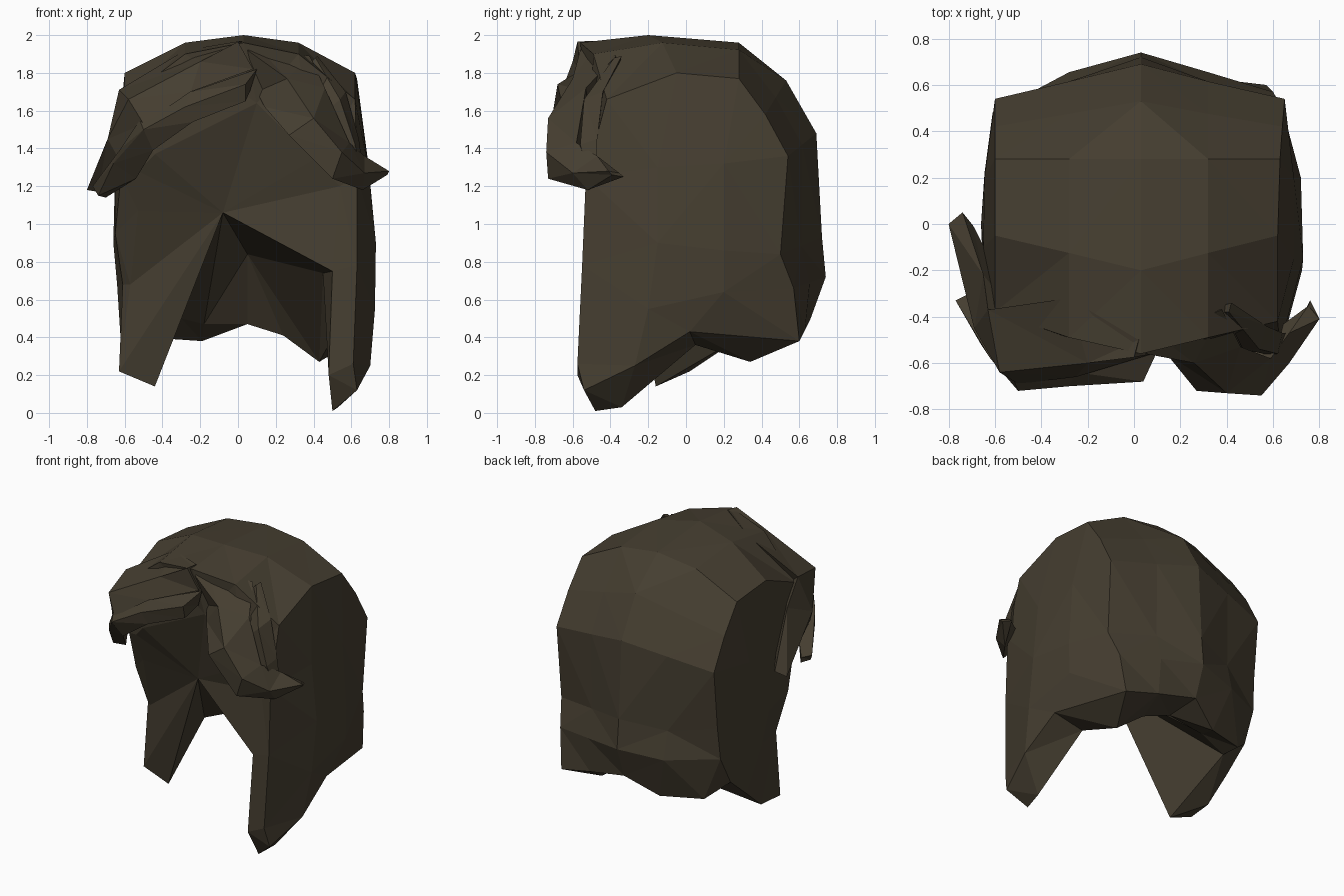
import bpy, bmesh
from mathutils import Vector

if "Cube" in bpy.data.objects:
    bpy.data.objects.remove(bpy.data.objects["Cube"])

hair = bpy.data.materials.new("dark_brown_hair")
hair.diffuse_color = (0.060, 0.048, 0.030, 1)
hair.use_nodes = True
hair.node_tree.nodes["Principled BSDF"].inputs["Base Color"].default_value = hair.diffuse_color


def make_object(name, faces):
    """Build a flat-shaded object from faces given as point loops, sharing equal points."""
    bm = bmesh.new()
    verts = {}
    for loop in faces:
        vs = []
        for p in loop:
            key = tuple(round(c, 4) for c in p)
            if key not in verts:
                verts[key] = bm.verts.new(key)
            if verts[key] not in vs:
                vs.append(verts[key])
        if len(vs) > 2 and not bm.faces.get(vs):
            bm.faces.new(vs)
    bmesh.ops.triangulate(bm, faces=[f for f in bm.faces if len(f.verts) > 3])
    bmesh.ops.recalc_face_normals(bm, faces=bm.faces)
    me = bpy.data.meshes.new(name)
    bm.to_mesh(me)
    bm.free()
    me.materials.append(hair)
    ob = bpy.data.objects.new(name, me)
    bpy.context.collection.objects.link(ob)
    return ob


def grid(rows):
    """Quads between neighbouring rows of points."""
    return [(a[i], a[i + 1], b[i + 1], b[i])
            for a, b in zip(rows, rows[1:]) for i in range(len(a) - 1)]


# Crown and back: centre line (y, z) and side corner line (y, z, right x), front to nape
centre = [(-.56, 1.96), (-.2, 2.0), (.28, 1.96), (.53, 1.76),
          (.69, 1.48), (.72, .93), (.74, .72), (.66, .5)]
corner = [(-.42, 1.66, .62), (-.05, 1.8, .62), (.28, 1.77, .63), (.42, 1.58, .64),
          (.54, 1.36, .65), (.5, .84, .64), (.57, .66, .6), (.6, .38, .57)]


def crown_row(i, c, e):
    w = .8 if i < 3 else .5
    mid_y, mid_z = (c[0] + e[0]) / 2, c[1] * w + e[1] * (1 - w)
    return [(-.6, e[0], e[1]), (-.28, mid_y, mid_z), (.03, *c),
            (.32, mid_y, mid_z), (e[2], e[0], e[1])]


crown = [crown_row(i, c, e) for i, (c, e) in enumerate(zip(centre, corner))]
crown[0][0] = (-.6, -.38, 1.66)
crown[5][0], crown[6][0] = (-.6, .5, .94), (-.61, .48, .72)
crown[7][:2] = [(-.48, .48, .4), (-.19, .57, .38)]
faces = grid(crown)


# Side panels: each row runs from the front edge to the back corner
def side_rows(col, lower):
    e = [r[col] for r in crown]
    return [e[0:4]] + [row + [e[i + 4]] for i, row in enumerate(lower)]


left = side_rows(0, [
    [(-.62, -.35, 1.25), (-.65, -.1, 1.3), (-.645, .2, 1.32)],
    [(-.65, -.23, .95), (-.66, 0, .9), (-.645, .22, .9)],
    [(-.61, -.15, .68), (-.64, .05, .68), (-.635, .25, .68)],
    [(-.63, -.17, .22), (-.61, .02, .22), (-.62, .2, .37)]])
left[-1][-1] = (-.62, .38, .52)
right = side_rows(4, [
    [(.63, -.53, 1.25), (.69, -.15, 1.3), (.69, .2, 1.32)],
    [(.63, -.55, .78), (.73, -.15, .9), (.72, .2, .86)],
    [(.61, -.575, .26), (.725, -.2, .55), (.715, .2, .64)],
    [(.63, -.54, .12), (.7, -.27, .25), (.69, .02, .43)]])
faces += grid(left) + grid(right)
faces.append((crown[6][0], crown[7][0], left[-1][-1]))

# Inner edge of the front of each side lock
lock = [(.54, -.51, 1.2), (.5, -.545, .75), (.48, -.575, .2), (.5, -.48, .01)]
left_lock = [(-.53, -.4, 1.28), (-.53, -.32, 1.07), (-.57, -.18, .68), left[-1][0]]
faces += grid([[o[0], i] for o, i in zip(right[1:], lock)])
faces += grid([[o[0], i] for o, i in zip(left[1:], left_lock)])

# Hollow: deep point, underside points and the inner lower rim
deep, nape, fold = (-.08, -.34, 1.06), (.05, .2, .84), (.45, -.25, .74)
tip, tip2 = (-.44, -.16, .14), (-.49, .32, .42)
r1, r2, r3 = (-.3, .33, .5), (-.18, .38, .47), (.05, .42, .47)
r4, r5, r6, r7 = (.24, .38, .41), (.43, .34, .27), (.48, .05, .36), (.53, -.34, .03)
brow = [(-.44, -.45, 1.37), (.1, -.52, 1.64), (.4, -.52, 1.34)]


def fan(apex, chain):
    return [(apex, a, b) for a, b in zip(chain, chain[1:])]


faces += fan(deep, [nape, r2, r1, tip2, tip] + left_lock[::-1] + brow + lock[:2] + [fold, nape])
faces += fan(nape, [r2, r3, r4, r5, fold])
faces += fan(fold, [r5, r6, r7, lock[3], lock[2], lock[1]])

# Underside between the outer hem and the inner rim
hem = left[-1] + crown[-1][:4] + right[-1][::-1]
rim = [tip, tip, tip2, tip2, r1, r2, r3, r4, r5, r6, r7, lock[3]]
faces += grid([hem, rim])

# Hairline between the brow and the crown
c0 = crown[0]
faces += [(c0[0], left[1][0], left_lock[0], brow[0]), (c0[0], c0[1], brow[0]),
          (c0[1], c0[2], brow[1], brow[0]), (c0[2], c0[3], brow[2], brow[1]),
          (c0[3], c0[4], brow[2]), (c0[4], right[1][0], lock[0], brow[2])]
make_object("hair_cap", faces)


def strand(name, sections):
    """Faceted lock of hair; each section is its upper edge, ridge and lower edge."""
    rings = []
    for u, r, l in sections:
        m = (Vector(u) + Vector(l)) / 2
        inward = (Vector((0, .1, 1.4)) - m).normalized()
        back = m + inward * (Vector(u) - Vector(l)).length * .35
        rings.append([u, r, l, tuple(back), u])
    make_object(name, grid(rings) + [rings[0][:4], rings[-1][:4]])


# Swept fringe
strand("right_fringe", [
    [(.1, -.48, 1.94), (.05, -.56, 1.92), (.1, -.5, 1.7)],
    [(.38, -.37, 1.89), (.26, -.6, 1.77), (.14, -.56, 1.62)],
    [(.46, -.53, 1.72), (.4, -.73, 1.56), (.27, -.72, 1.47)],
    [(.59, -.58, 1.43), (.55, -.74, 1.38), (.5, -.73, 1.24)],
    [(.67, -.47, 1.36), (.67, -.6, 1.27), (.66, -.52, 1.18)],
    [(.8, -.41, 1.28), (.79, -.39, 1.26), (.76, -.33, 1.25)]])
strand("right_side_lock", [
    [(.42, -.34, 1.89), (.41, -.38, 1.88), (.39, -.38, 1.86)],
    [(.57, -.44, 1.7), (.54, -.54, 1.66), (.47, -.54, 1.6)],
    [(.64, -.47, 1.45), (.62, -.56, 1.42), (.56, -.56, 1.38)],
    [(.66, -.47, 1.3), (.65, -.52, 1.28), (.6, -.52, 1.25)]])
strand("upper_left_fringe", [
    [(.02, -.5, 1.97), (0, -.575, 1.965), (.08, -.56, 1.82)],
    [(-.28, -.32, 1.92), (-.2, -.6, 1.86), (-.25, -.66, 1.7)],
    [(-.63, -.37, 1.71), (-.58, -.64, 1.66), (-.5, -.69, 1.53)],
    [(-.65, -.22, 1.55), (-.69, -.45, 1.45), (-.64, -.5, 1.36)],
    [(-.74, .05, 1.22), (-.8, 0, 1.18), (-.74, -.08, 1.17)]])
strand("lower_left_fringe", [
    [(.1, -.55, 1.82), (.04, -.68, 1.74), (.04, -.66, 1.65)],
    [(-.25, -.64, 1.7), (-.28, -.7, 1.62), (-.24, -.68, 1.54)],
    [(-.52, -.67, 1.55), (-.5, -.72, 1.5), (-.45, -.66, 1.39)],
    [(-.62, -.58, 1.4), (-.66, -.52, 1.32), (-.54, -.5, 1.24)],
    [(-.77, -.33, 1.2), (-.74, -.36, 1.15), (-.7, -.3, 1.14)]])
